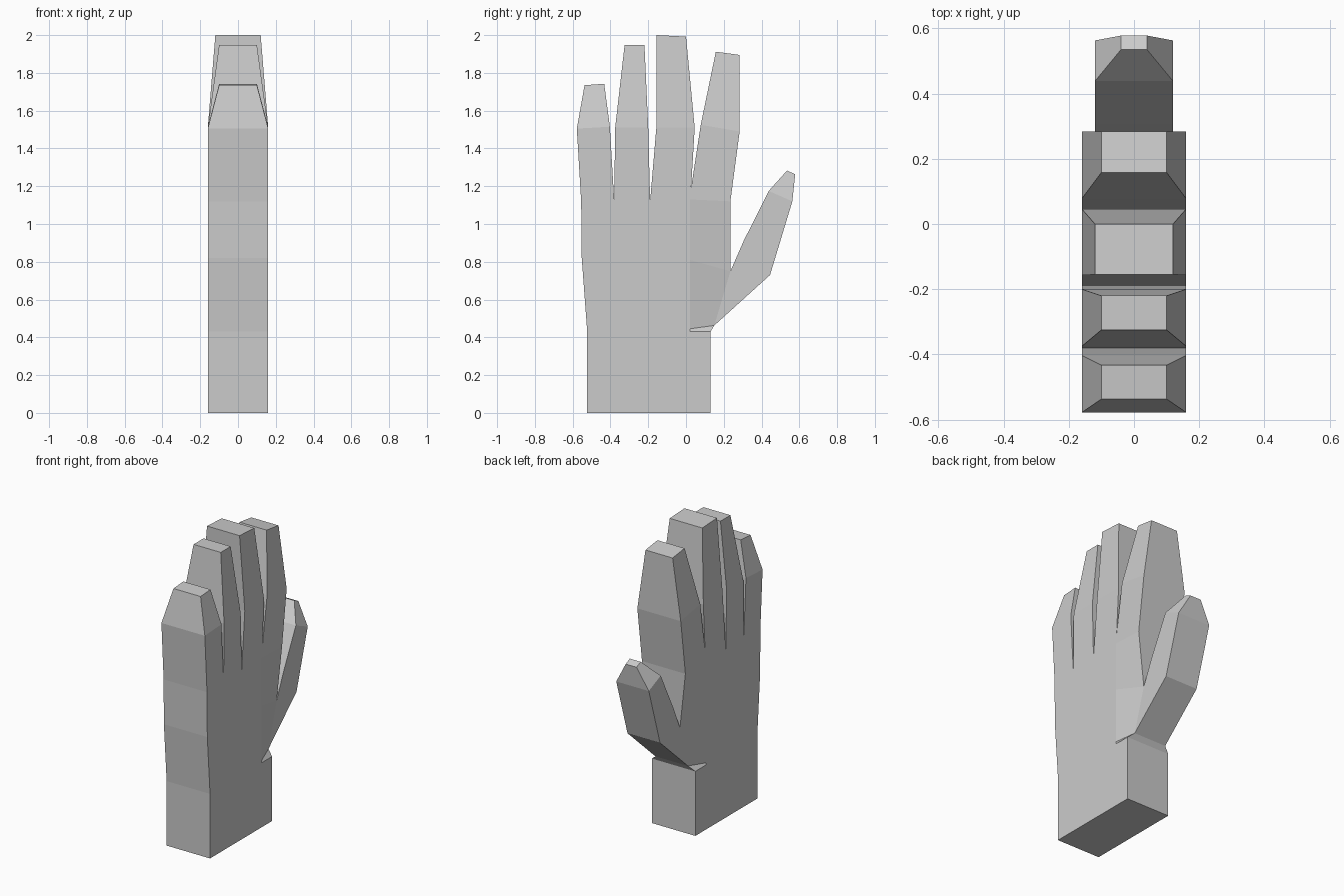
import bpy, bmesh

if "Cube" in bpy.data.objects:
    bpy.data.objects.remove(bpy.data.objects["Cube"])

bm = bmesh.new()
W = 0.16  # half thickness of the palm


def pt(p, s=1):
    """(y, z) or (y, z, half_x) -> vertex on the +x or -x side."""
    hx = p[2] if len(p) > 2 else W
    return bm.verts.new((s * hx, p[0], p[1]))


def side(*pts):
    """Mirrored pair of faces on the palm and the back of the hand."""
    for s in (1, -1):
        bm.faces.new([pt(p, s) for p in pts][::s])


def band(*path):
    """Strip across the thickness, following a profile path."""
    for a, b in zip(path, path[1:]):
        bm.faces.new([pt(a), pt(b), pt(b, -1), pt(a, -1)])


def digit(left, right):
    """Tapered finger from matching left and right edge profiles."""
    for i in range(len(left) - 1):
        side(right[i], right[i + 1], left[i + 1], left[i])
    band(*left, *reversed(right))


# shared points where the digits meet the palm
pinky_base, gap1, gap2 = (-0.555, 1.12), (-0.38, 1.12), (-0.19, 1.12)
gap3, index_base = (0.027, 1.19), (0.235, 1.12)
seam_low, seam_mid, seam_top = (0.02, 0.445), (0.02, 0.81), (0.02, 1.13)
ledge, wrist = (0.02, 0.43), (0.13, 0.43)
root, crotch = (0.15, 0.463, 0.12), (0.235, 0.75, 0.12)

# palm and wrist
outer = [pinky_base, (-0.552, 0.82), (-0.523, 0.43), (-0.523, 0), (0.13, 0), wrist]
side(*outer, ledge, seam_low, seam_mid, seam_top, gap3, gap2, gap1)
band(*outer, root)

# ball of the thumb, narrowing towards the thumb root
side(ledge, wrist, root, seam_low)
side(seam_low, root, crotch, seam_mid)
side(seam_mid, crotch, index_base, seam_top)
side(seam_top, index_base, gap3)
band(crotch, index_base)

# four fingers
digit([pinky_base, (-0.578, 1.505), (-0.537, 1.735, 0.10)],
      [gap1, (-0.403, 1.515), (-0.433, 1.742, 0.10)])
digit([gap1, (-0.375, 1.51), (-0.325, 1.948, 0.10)],
      [gap2, (-0.20, 1.51), (-0.22, 1.948, 0.10)])
digit([gap2, (-0.157, 1.51), (-0.155, 2.0, 0.12)],
      [gap3, (0.046, 1.51), (0.0, 1.992, 0.12)])
digit([gap3, (0.078, 1.525), (0.158, 1.912, 0.10)],
      [index_base, (0.284, 1.49), (0.284, 1.895, 0.10)])

# thumb
digit([crotch, (0.305, 0.91, 0.12), (0.438, 1.175, 0.12), (0.535, 1.283, 0.04)],
      [root, (0.445, 0.73, 0.12), (0.563, 1.12, 0.12), (0.578, 1.263, 0.04)])

bmesh.ops.remove_doubles(bm, verts=bm.verts, dist=0.0005)
bmesh.ops.recalc_face_normals(bm, faces=bm.faces)

mesh = bpy.data.meshes.new("hand")
bm.to_mesh(mesh)
bm.free()
bpy.context.collection.objects.link(bpy.data.objects.new("hand", mesh))
